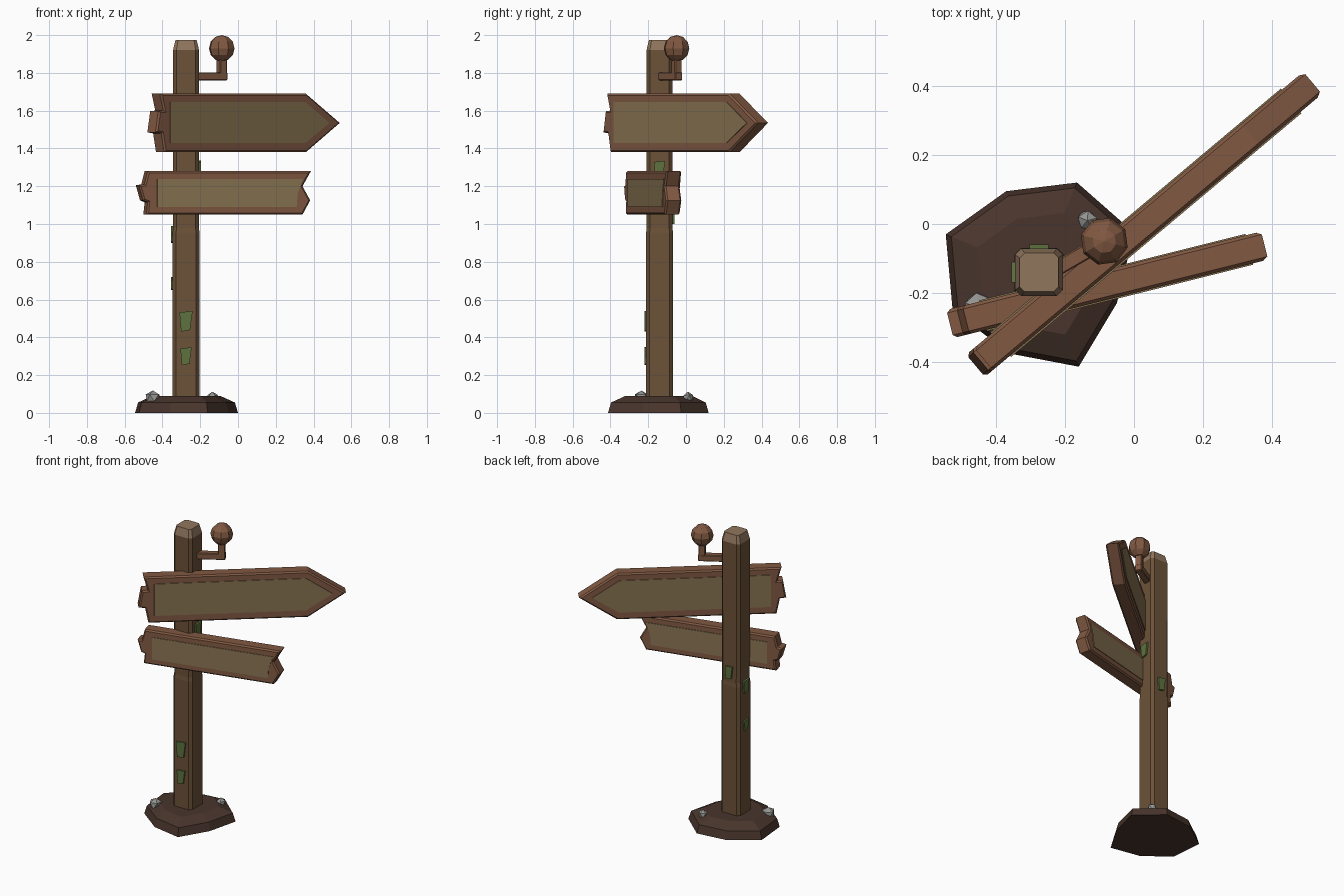
import bpy, bmesh, math, random
from mathutils import Matrix, Vector

if "Cube" in bpy.data.objects:
    bpy.data.objects.remove(bpy.data.objects["Cube"])

random.seed(4)
PX, PY = -0.275, -0.14  # post axis


def material(name, rgb):
    m = bpy.data.materials.new(name)
    m.diffuse_color = (*rgb, 1)
    m.use_nodes = True
    m.node_tree.nodes["Principled BSDF"].inputs["Base Color"].default_value = m.diffuse_color
    return m


POST = material("post_wood", (0.15, 0.085, 0.04))
END = material("end_grain", (0.28, 0.18, 0.11))
FRAME = material("red_wood", (0.22, 0.10, 0.055))
PANEL = material("pale_wood", (0.25, 0.175, 0.085))
SOIL = material("soil", (0.065, 0.035, 0.025))
MOSS = material("moss", (0.11, 0.17, 0.05))
STONE = material("stone", (0.30, 0.30, 0.29))


def finish(bm, name, mat, matrix=None):
    bmesh.ops.recalc_face_normals(bm, faces=bm.faces)
    me = bpy.data.meshes.new(name)
    bm.to_mesh(me)
    bm.free()
    me.materials.append(mat)
    ob = bpy.data.objects.new(name, me)
    if matrix is not None:
        ob.matrix_world = matrix
    bpy.context.collection.objects.link(ob)
    return ob


def loft(name, rings, mat, matrix=None):
    bm = bmesh.new()
    loops = [[bm.verts.new(p) for p in ring] for ring in rings]
    n = len(loops[0])
    for a, b in zip(loops, loops[1:]):
        for i in range(n):
            j = (i + 1) % n
            bm.faces.new((a[i], a[j], b[j], b[i]))
    bm.faces.new(loops[0])
    bm.faces.new(loops[-1])
    return finish(bm, name, mat, matrix)


def board(name, profile, thick, mat, matrix, bevel=0):
    """Extrude an (s, z) outline through its thickness, chamfering both faces."""
    bm = bmesh.new()
    f = bm.faces.new([bm.verts.new((s, -thick / 2, z)) for s, z in profile])
    ext = bmesh.ops.extrude_face_region(bm, geom=[f])["geom"]
    bmesh.ops.translate(bm, vec=(0, thick, 0),
                        verts=[v for v in ext if isinstance(v, bmesh.types.BMVert)])
    if bevel:
        rim = [e for e in bm.edges if abs(e.verts[0].co.y - e.verts[1].co.y) < 1e-5]
        bmesh.ops.bevel(bm, geom=rim, offset=bevel, segments=1, affect='EDGES')
    return finish(bm, name, mat, matrix)


def box(name, size, centre, mat, angle=0):
    bm = bmesh.new()
    bmesh.ops.create_cube(bm, size=1, matrix=Matrix.Diagonal((*size, 1)))
    bmesh.ops.bevel(bm, geom=bm.edges[:], offset=0.004, segments=1, affect='EDGES')
    return finish(bm, name, mat, Matrix.Translation(centre) @ Matrix.Rotation(angle, 4, 'Z'))


def square_ring(h, c, z):
    k = h - c
    pts = [(h, -k), (h, k), (k, h), (-k, h), (-h, k), (-h, -k), (-k, -h), (k, -h)]
    return [(PX + x, PY + y, z) for x, y in pts]


# Soil mound: irregular octagon
outline = [(-0.545, -0.03), (-0.37, 0.095), (-0.165, 0.12), (0.0, -0.025),
           (-0.05, -0.23), (-0.16, -0.413), (-0.36, -0.375), (-0.525, -0.25)]


def mound_ring(k, z):
    return [(PX + (x - PX) * k, PY + (y - PY) * k, z) for x, y in outline]


loft("soil_mound", [mound_ring(1, 0), mound_ring(0.94, 0.055), mound_ring(0.66, 0.09)], SOIL)

# Post with a small step at mid height and a tapered pale top
loft("post", [square_ring(0.071, 0.018, 0.05), square_ring(0.071, 0.018, 0.955),
              square_ring(0.068, 0.018, 0.98), square_ring(0.069, 0.018, 1.92)], POST)
loft("post_top", [square_ring(0.069, 0.018, 1.92), square_ring(0.056, 0.014, 1.975)], END)

# Sign boards: outline plus inlaid panel showing on both faces
upper_matrix = Matrix.Translation((0.0315, 0.001, 0)) @ Matrix.Rotation(math.radians(40), 4, 'Z')
board("upper_sign", [(-0.61, 1.69), (0.40, 1.69), (0.634, 1.535), (0.40, 1.38), (-0.58, 1.38),
                     (-0.60, 1.48), (-0.64, 1.485), (-0.62, 1.598), (-0.585, 1.60)],
      0.084, FRAME, upper_matrix, 0.009)
board("upper_panel", [(-0.545, 1.645), (0.387, 1.645), (0.553, 1.535), (0.387, 1.43), (-0.545, 1.43)],
      0.093, PANEL, upper_matrix)

lower_matrix = Matrix.Translation((-0.074, -0.175, 0)) @ Matrix.Rotation(math.radians(14), 4, 'Z')
board("lower_sign", [(-0.425, 1.28), (0.466, 1.28), (0.42, 1.20), (0.462, 1.125), (0.42, 1.05),
                     (-0.432, 1.05), (-0.425, 1.115), (-0.45, 1.125), (-0.473, 1.205), (-0.443, 1.21)],
      0.084, FRAME, lower_matrix, 0.009)
board("lower_panel", [(-0.375, 1.238), (0.42, 1.238), (0.39, 1.16), (0.385, 1.09), (-0.375, 1.09)],
      0.092, PANEL, lower_matrix)

# Bracket arm, riser and faceted knob
KX, KY = -0.086, -0.05
a = math.radians(30)
length = 0.20
mid = length / 2 - 0.024
box("bracket_arm", (length, 0.044, 0.042), (KX - mid * math.cos(a), KY - mid * math.sin(a), 1.782), FRAME, a)
box("bracket_riser", (0.042, 0.042, 0.13), (KX, KY, 1.825), FRAME, a)
bm = bmesh.new()
bmesh.ops.create_uvsphere(bm, u_segments=8, v_segments=6, radius=0.07)
finish(bm, "knob", FRAME, Matrix.Translation((KX, KY, 1.93)) @ Matrix.Rotation(a, 4, 'Z'))

# Moss patches: face angle, sideways offset, height, width, tall
for i, (deg, off, z, w, h) in enumerate([(0, 0, 0.485, 0.07, 0.11), (0, 0, 0.30, 0.06, 0.095),
                                         (90, 0, 1.29, 0.06, 0.09), (180, 0, 1.045, 0.055, 0.09),
                                         (270, 0, 0.945, 0.06, 0.09), (270, 0, 0.685, 0.05, 0.07)]):
    w, h = w / 2, h / 2
    m = (Matrix.Translation((PX, PY, z)) @ Matrix.Rotation(math.radians(deg), 4, 'Z')
         @ Matrix.Translation((off, -0.071, 0)))
    board(f"moss_patch_{i + 1}", [(-w, h * 0.85), (w, h), (w * 0.6, -h * 0.85), (-w * 0.75, -h)],
          0.018, MOSS, m)

# Stones resting on the mound
for i, (x, y, z, r) in enumerate([(-0.45, -0.235, 0.078, 0.043), (-0.135, 0.01, 0.08, 0.031)]):
    bm = bmesh.new()
    bmesh.ops.create_icosphere(bm, subdivisions=1, radius=r)
    for v in bm.verts:
        v.co *= random.uniform(0.88, 1.08)
    finish(bm, f"stone_{i + 1}", STONE, Matrix.Translation((x, y, z)) @ Matrix.Rotation(i + 0.5, 4, 'Z'))
